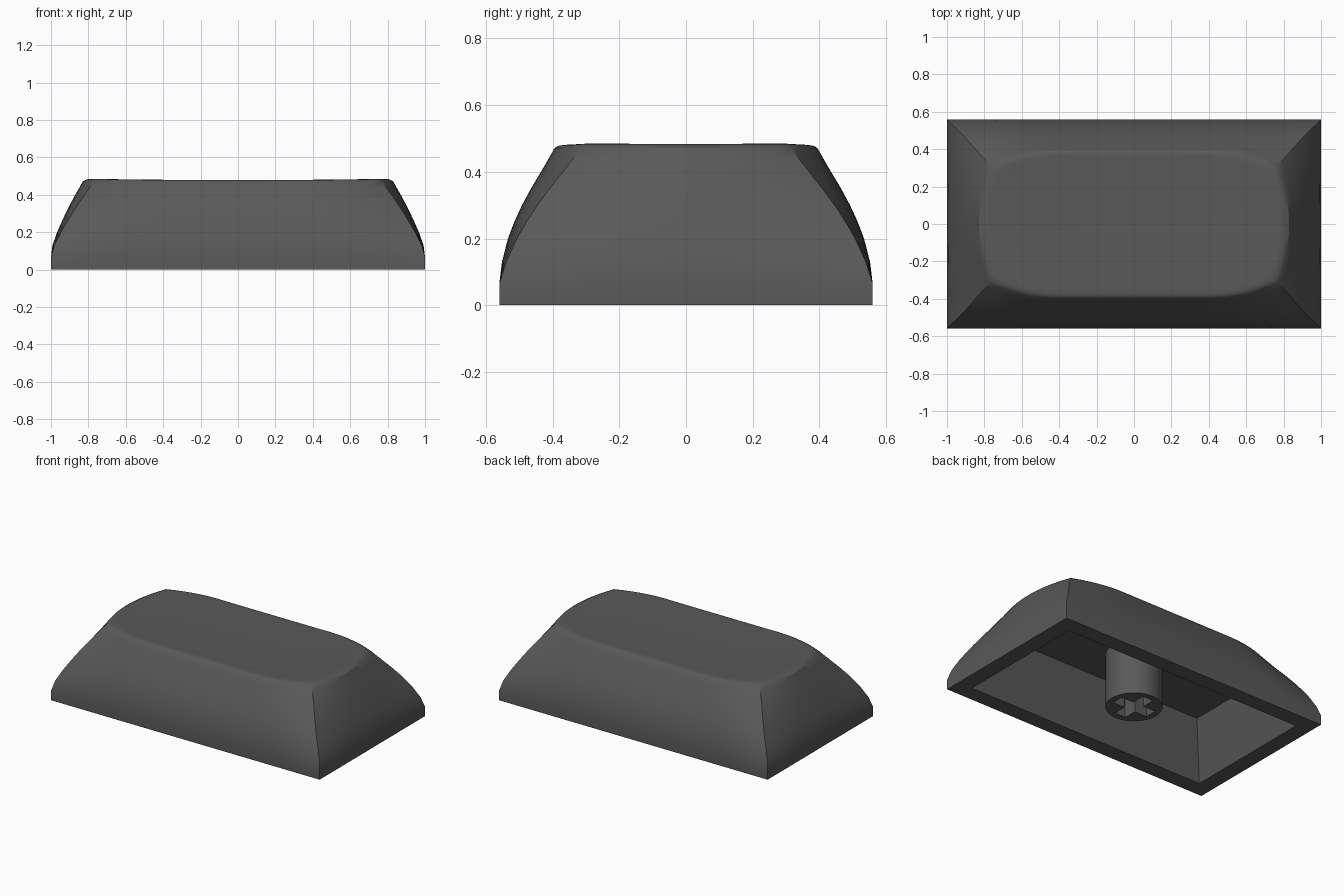
import bpy, bmesh, math

cube = bpy.data.objects.get("Cube")
if cube:
    bpy.data.objects.remove(cube)

# Single dark grey plastic
plastic = bpy.data.materials.new("dark_grey_plastic")
plastic.use_nodes = True
colour = (0.1, 0.1, 0.1, 1)
plastic.diffuse_color = colour
bsdf = plastic.node_tree.nodes["Principled BSDF"]
bsdf.inputs["Base Color"].default_value = colour
bsdf.inputs["Roughness"].default_value = 0.6

LONG, SHORT = 28, 16    # segments along each side of a ring


def make_object(name, bm):
    bmesh.ops.recalc_face_normals(bm, faces=bm.faces)
    mesh = bpy.data.meshes.new(name)
    bm.to_mesh(mesh)
    bm.free()
    mesh.materials.append(plastic)
    obj = bpy.data.objects.new(name, mesh)
    bpy.context.collection.objects.link(obj)
    return obj


def select_only(obj):
    bpy.ops.object.select_all(action='DESELECT')
    obj.select_set(True)
    bpy.context.view_layer.objects.active = obj


def outline(hx, hy, bulge=0.0):
    """Rectangle whose sides bow outwards as bulge goes from 0 to 1."""
    cx, cy = hx - 0.06 * bulge, hy - 0.08 * bulge
    half = []
    for i in range(LONG):
        u = 2 * i / LONG - 1
        bend = max(0, (abs(u) - 0.55) / 0.45) ** 2
        half.append((u * cx, -hy + 0.08 * bulge * bend))
    for i in range(SHORT):
        v = 2 * i / SHORT - 1
        half.append((hx - 0.06 * bulge * v * v, v * cy))
    return half + [(-x, -y) for x, y in half]


def dish(x, y):
    """Height of the shallow scooped top."""
    return 0.474 + 0.004 * (y / 0.32) ** 2 + 0.009 * (x / 0.76) ** 4


# Cap shell: ceiling, inner wall, rim, curved outer wall, dished top
rings = [[(x, y, z) for x, y in outline(hx, hy)]
         for hx, hy, z in ((0.785, 0.345, 0.365), (0.893, 0.453, 0))]
wall = [(1, 0.56, 0), (1, 0.56, 0.065), (0.992, 0.552, 0.13),
        (0.967, 0.534, 0.2), (0.945, 0.515, 0.25), (0.922, 0.492, 0.3),
        (0.897, 0.465, 0.35), (0.87, 0.435, 0.4), (0.847, 0.412, 0.44),
        (0.83, 0.394, 0.471)]
for hx, hy, z in wall:
    bulge = max(0, (z - 0.065) / 0.406)
    rings.append([(x, y, z) for x, y in outline(hx, hy, bulge)])
rim = outline(0.83, 0.394, 1)
for s in (0.975, 0.94, 0.88, 0.75, 0.6, 0.4, 0.2):
    drop = 0.003 if s > 0.95 else 0
    rings.append([(x * s, y * s, dish(x * s, y * s) - drop) for x, y in rim])

bm = bmesh.new()
loops = [[bm.verts.new(p) for p in ring] for ring in rings]
count = len(rim)
for a, b in zip(loops, loops[1:]):
    for i in range(count):
        j = (i + 1) % count
        bm.faces.new((a[i], a[j], b[j], b[i]))
bm.faces.new(loops[0])
centre = bm.verts.new((0, 0, dish(0, 0)))
for i in range(count):
    bm.faces.new((loops[-1][i], loops[-1][(i + 1) % count], centre))
shell = make_object("cap_shell", bm)
select_only(shell)
bpy.ops.object.shade_smooth_by_angle(angle=math.radians(30))

# Stem: cylinder from the ceiling down to the rim plane
bm = bmesh.new()
bmesh.ops.create_cone(bm, cap_ends=True, segments=48, radius1=0.172,
                      radius2=0.172, depth=0.37)
bmesh.ops.translate(bm, verts=bm.verts, vec=(0, 0, 0.185))
stem = make_object("stem", bm)

# Cross-shaped socket cut into the stem
for size in ((0.26, 0.08, 0.5), (0.08, 0.26, 0.5)):
    bm = bmesh.new()
    bmesh.ops.create_cube(bm, size=1)
    bmesh.ops.scale(bm, verts=bm.verts, vec=size)
    cutter = make_object("socket_cutter", bm)
    cutter.hide_render = True
    cut = stem.modifiers.new("socket", 'BOOLEAN')
    cut.operation = 'DIFFERENCE'
    cut.solver = 'EXACT'
    cut.object = cutter
    select_only(stem)
    bpy.ops.object.modifier_apply(modifier=cut.name)
    bpy.data.objects.remove(cutter)
select_only(stem)
bpy.ops.object.shade_smooth_by_angle(angle=math.radians(30))
